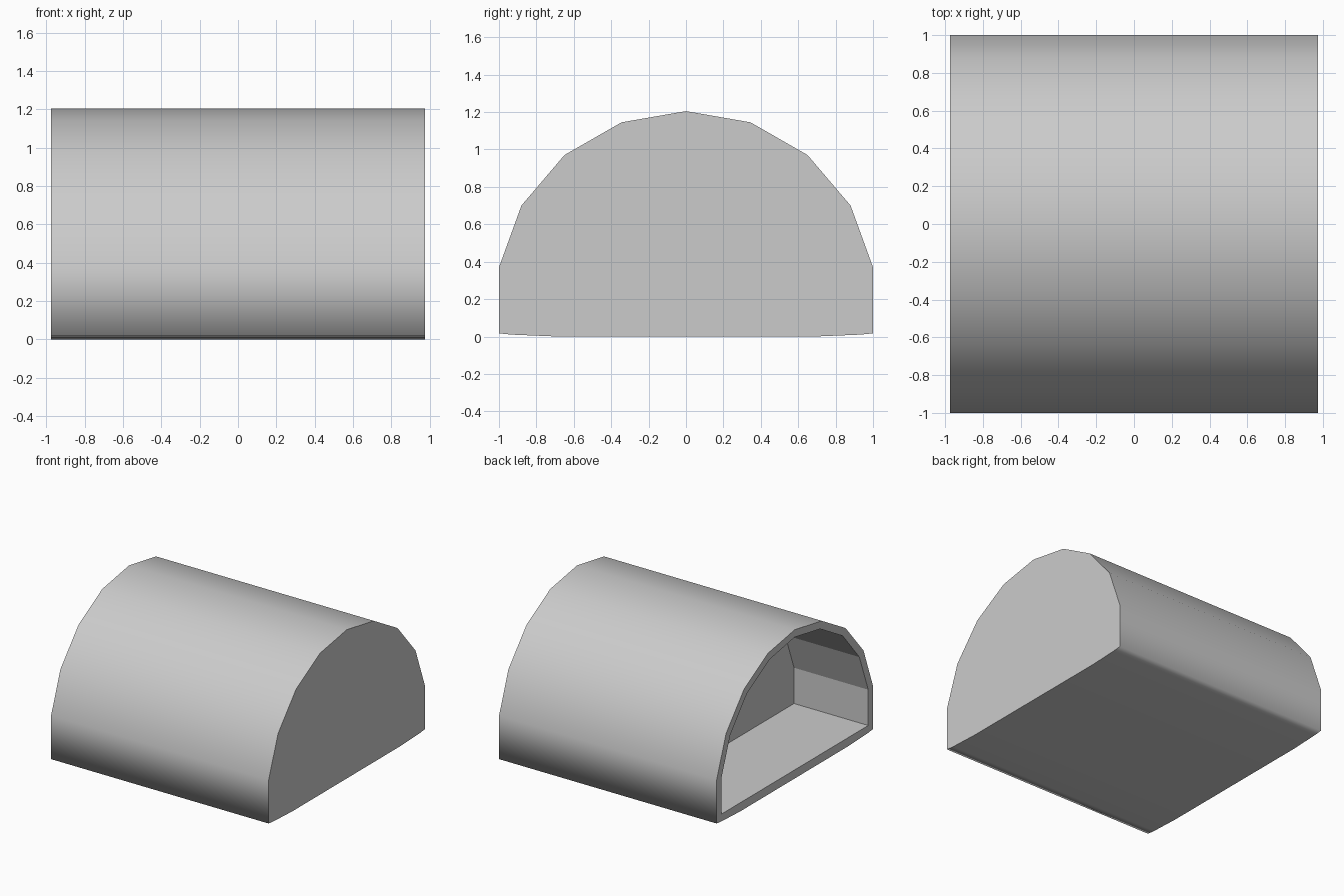
import bpy, bmesh

if "Cube" in bpy.data.objects:
    bpy.data.objects.remove(bpy.data.objects["Cube"])

# Half cross-sections (y, z), listed from the bottom up to the ridge
OUTER = [(0.69, 0.0), (0.93, 0.01), (1.0, 0.017), (1.0, 0.37), (0.88, 0.70),
         (0.65, 0.97), (0.345, 1.145), (0.0, 1.205)]
INNER = [(0.94, 0.07), (0.94, 0.36), (0.826, 0.668), (0.613, 0.921),
         (0.325, 1.087), (0.0, 1.145)]
X_OPEN, X_RECESS, X_CLOSED = -0.975, -0.31, 0.975


def ring(bm, half, x):
    """Mirror a half section into a closed ring of vertices at x."""
    full = half + [(-y, z) for y, z in reversed(half[:-1])]
    return [bm.verts.new((x, y, z)) for y, z in full]


def bridge(bm, a, b, smooth):
    """Join two matching rings with quads."""
    n = len(a)
    for i in range(n):
        j = (i + 1) % n
        face = bm.faces.new((a[i], a[j], b[j], b[i]))
        face.smooth = smooth


bm = bmesh.new()
front = ring(bm, OUTER, X_OPEN)
back = ring(bm, OUTER, X_CLOSED)
mouth = ring(bm, INNER, X_OPEN)
recess = ring(bm, INNER, X_RECESS)

# Smooth outer skin, flat closed end, faceted recess with its back wall
bridge(bm, front, back, True)
bm.faces.new(back)
bridge(bm, mouth, recess, False)
bm.faces.new(recess)

# Rim around the open end: arch quads, then the strip along the floor
no, ni = len(front), len(mouth)
for i in range(ni - 1):
    bm.faces.new((front[i + 2], front[i + 3], mouth[i + 1], mouth[i]))
bm.faces.new((mouth[0], mouth[-1], front[no - 3], front[no - 2],
              front[no - 1], front[0], front[1], front[2]))

bmesh.ops.recalc_face_normals(bm, faces=bm.faces)
mesh = bpy.data.meshes.new("arched_shell")
bm.to_mesh(mesh)
bm.free()
shell = bpy.data.objects.new("arched_shell", mesh)
bpy.context.collection.objects.link(shell)
